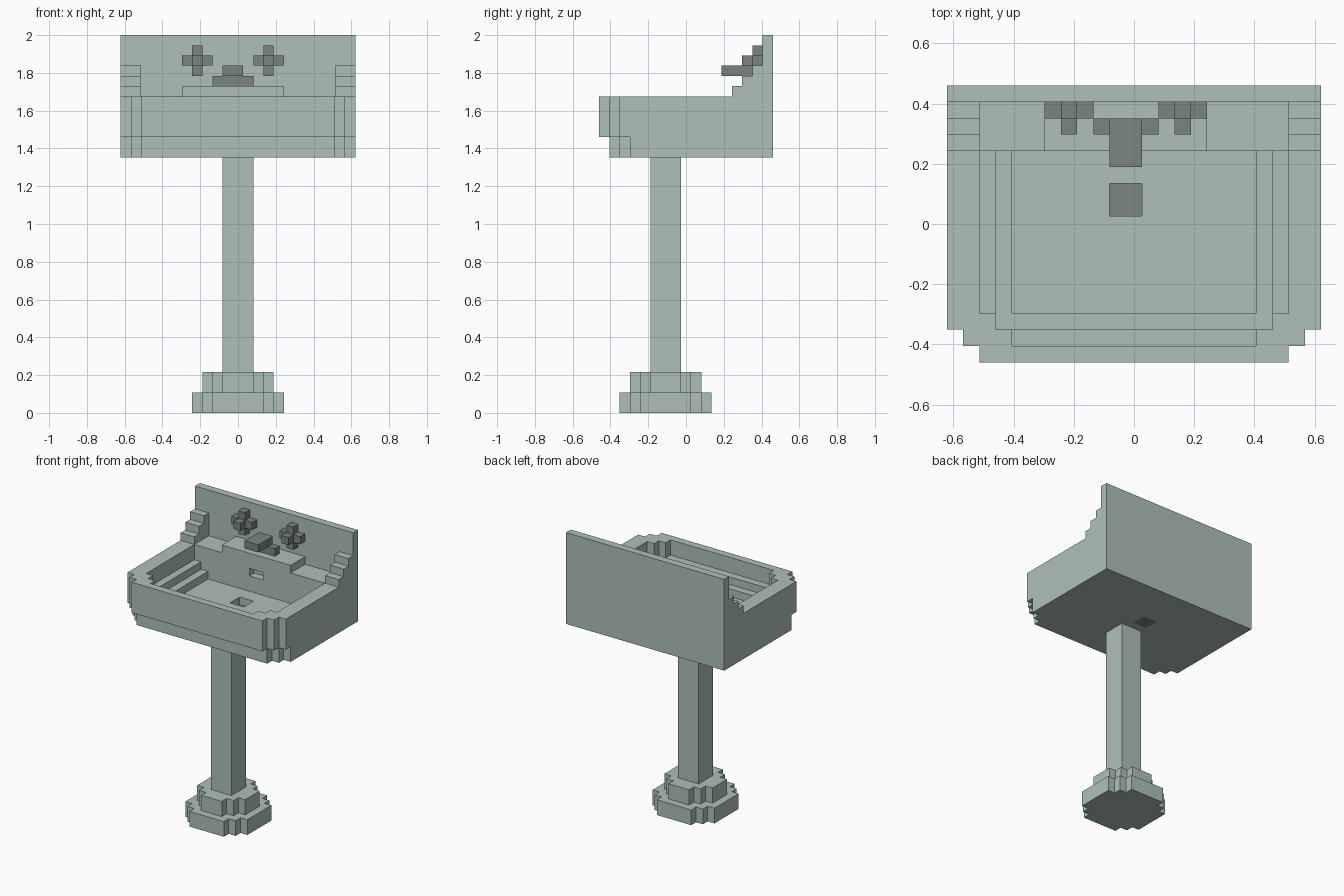
import bpy, bmesh
from mathutils import Vector

if "Cube" in bpy.data.objects:
    bpy.data.objects.remove(bpy.data.objects["Cube"])

U = 2 / 37                                # one block of the 23 x 17 x 37 grid
ORIGIN = Vector((-11.5, -8.5, 0))


def material(name, color):
    m = bpy.data.materials.new(name)
    m.diffuse_color = (*color, 1)
    m.use_nodes = True
    m.node_tree.nodes["Principled BSDF"].inputs["Base Color"].default_value = m.diffuse_color
    return m


PORCELAIN = material("pale green porcelain", (0.42, 0.53, 0.47))
METAL = material("dark grey metal", (0.196, 0.235, 0.209))


def box(x0, x1, y0, y1, z0, z1, front=0, back=0):
    """Blocks of a box; front/back are stair-stepped corner cuts."""
    cells = set()
    for x in range(x0, x1):
        for y in range(y0, y1):
            side = min(x - x0, x1 - 1 - x)
            if side + y - y0 < front or side + y1 - 1 - y < back:
                continue
            cells.update((x, y, z) for z in range(z0, z1))
    return cells


def build(name, cells, mat):
    """Skin the outside of a set of blocks and merge the flat areas."""
    bm = bmesh.new()
    verts = {}

    def vert(p):
        if p not in verts:
            verts[p] = bm.verts.new((Vector(p) + ORIGIN) * U)
        return verts[p]

    for c in sorted(cells):
        for axis in range(3):
            a, b = (axis + 1) % 3, (axis + 2) % 3
            for step in (0, 1):
                n = list(c)
                n[axis] += 1 if step else -1
                if tuple(n) in cells:
                    continue
                quad = []
                for da, db in ((0, 0), (1, 0), (1, 1), (0, 1)):
                    p = list(c)
                    p[axis] += step
                    p[a] += da
                    p[b] += db
                    quad.append(vert(tuple(p)))
                bm.faces.new(quad if step else quad[::-1])
    bmesh.ops.dissolve_limit(bm, angle_limit=0.01, verts=bm.verts[:], edges=bm.edges[:])
    bmesh.ops.triangulate(bm, faces=[f for f in bm.faces if len(f.verts) > 4])
    mesh = bpy.data.meshes.new(name)
    bm.to_mesh(mesh)
    bm.free()
    mesh.materials.append(mat)
    obj = bpy.data.objects.new(name, mesh)
    bpy.context.collection.objects.link(obj)


# Pedestal: two round steps and a square column
build("pedestal", box(7, 16, 2, 11, 0, 2, 2, 2) | box(8, 15, 3, 10, 2, 4, 2, 2)
      | box(10, 13, 5, 8, 4, 25), PORCELAIN)

# Basin body with a narrower underside
basin = box(0, 23, 1, 17, 25, 27, front=2) | box(0, 23, 0, 17, 27, 31, front=2)
# Splashback, tap ledge and stepped side shoulders
basin |= box(0, 23, 16, 17, 31, 37) | box(6, 16, 13, 16, 31, 32)
for i in range(3):
    for x in (0, 21):
        basin |= box(x, x + 2, 13 + i, 16, 31 + i, 32 + i)
# Bowl, stepping inward towards the floor
basin -= box(2, 21, 1, 13, 29, 31, front=2)
basin -= box(3, 20, 2, 13, 28, 29)
basin -= box(4, 19, 3, 13, 27, 28)
# Overflow slot and drain hole
basin -= box(10, 12, 13, 14, 29, 30)
basin -= box(10, 12, 9, 11, 25, 27)
build("basin", basin, PORCELAIN)

# Metal fittings
build("drain", box(10, 12, 9, 11, 25, 26), METAL)
build("spout", box(9, 13, 14, 15, 32, 33) | box(10, 12, 12, 15, 33, 34), METAL)
for name, x in (("left_tap", 6), ("right_tap", 13)):
    build(name, box(x, x + 3, 15, 16, 34, 35) | box(x + 1, x + 2, 15, 16, 33, 36)
          | box(x + 1, x + 2, 14, 15, 34, 35), METAL)
